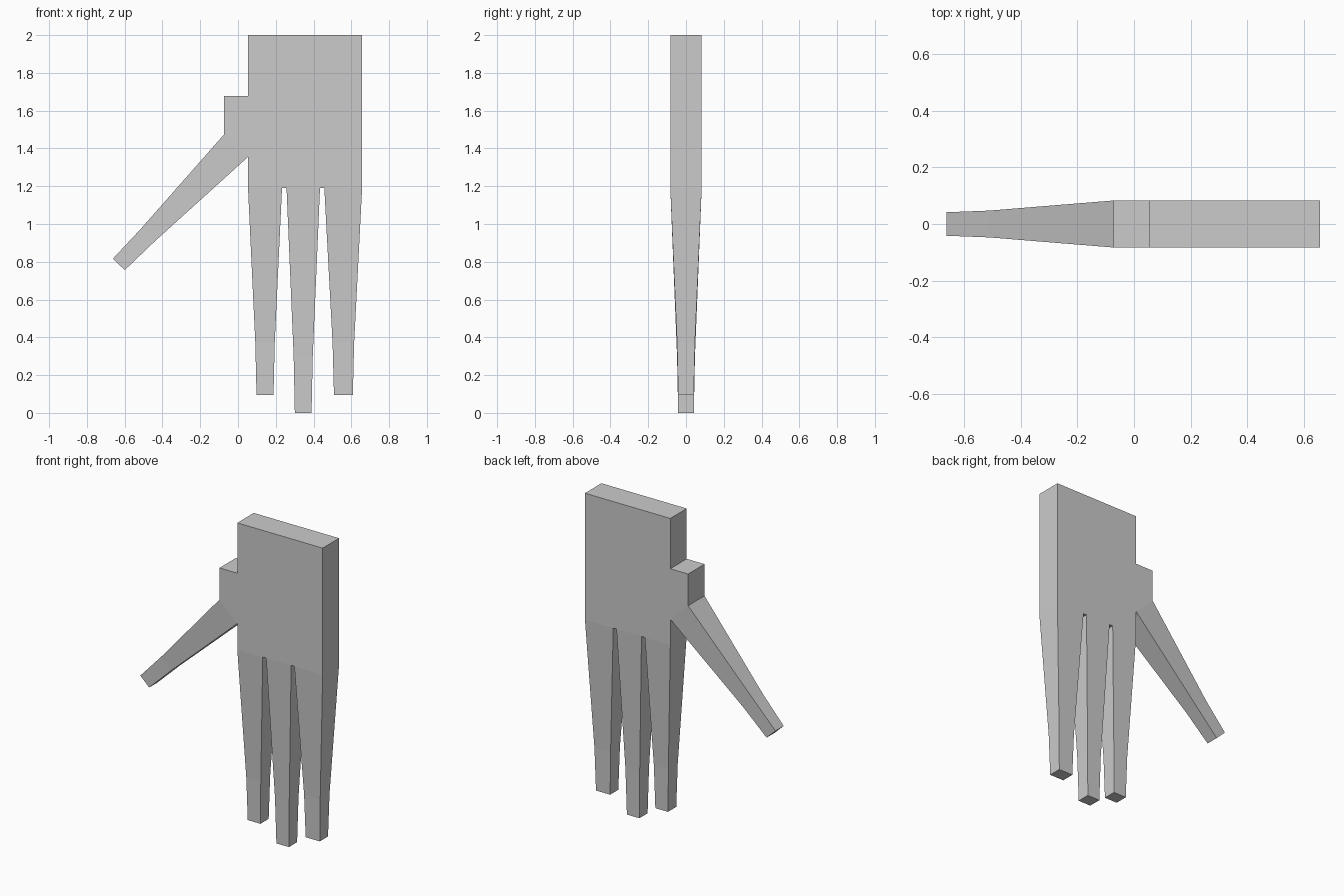
import bpy, bmesh
from mathutils import Vector

if "Cube" in bpy.data.objects:
    bpy.data.objects.remove(bpy.data.objects["Cube"])

DEPTH = 0.083          # half thickness of the palm
KNUCKLE = 1.19         # height where the fingers start

# Front outline of palm with thumb mount (x, z)
outline = [(0.053, 2.0), (0.053, 1.678), (-0.073, 1.678), (-0.073, 1.475),
           (0.053, 1.355), (0.053, KNUCKLE), (0.233, KNUCKLE),
           (0.257, KNUCKLE), (0.434, KNUCKLE), (0.457, KNUCKLE),
           (0.657, KNUCKLE), (0.657, 2.0)]

# Outline edge each digit grows from -> centre of its tip (x, z)
digits = {3: (-0.631, 0.786), 5: (0.143, 0.095), 7: (0.345, 0.0), 9: (0.558, 0.095)}

# Joints along a digit: (fraction of length, scale of section)
joints = [(0.35, 0.80), (0.75, 0.57), (1.0, 0.50)]

bm = bmesh.new()

# Palm slab
front = [bm.verts.new((x, -DEPTH, z)) for x, z in outline]
back = [bm.verts.new((x, DEPTH, z)) for x, z in outline]
bm.faces.new(front)
bm.faces.new(back[::-1])
n = len(outline)
sides = [bm.faces.new((front[i], back[i], back[(i + 1) % n], front[(i + 1) % n]))
         for i in range(n)]


def grow_digit(face, tip):
    """Extrude a side face through the joints, tapering to the tip."""
    base = face.calc_center_median()
    axis = Vector((tip[0], 0, tip[1])) - base
    offsets = [v.co - base for v in face.verts]
    for t, s in joints:
        face = bmesh.ops.extrude_discrete_faces(bm, faces=[face])["faces"][0]
        for v, off in zip(face.verts, offsets):
            v.co = base + axis * t + off * s


# Thumb and three fingers
for edge, tip in digits.items():
    grow_digit(sides[edge], tip)

bmesh.ops.recalc_face_normals(bm, faces=bm.faces[:])
mesh = bpy.data.meshes.new("hand")
bm.to_mesh(mesh)
bm.free()
bpy.context.collection.objects.link(bpy.data.objects.new("hand", mesh))
